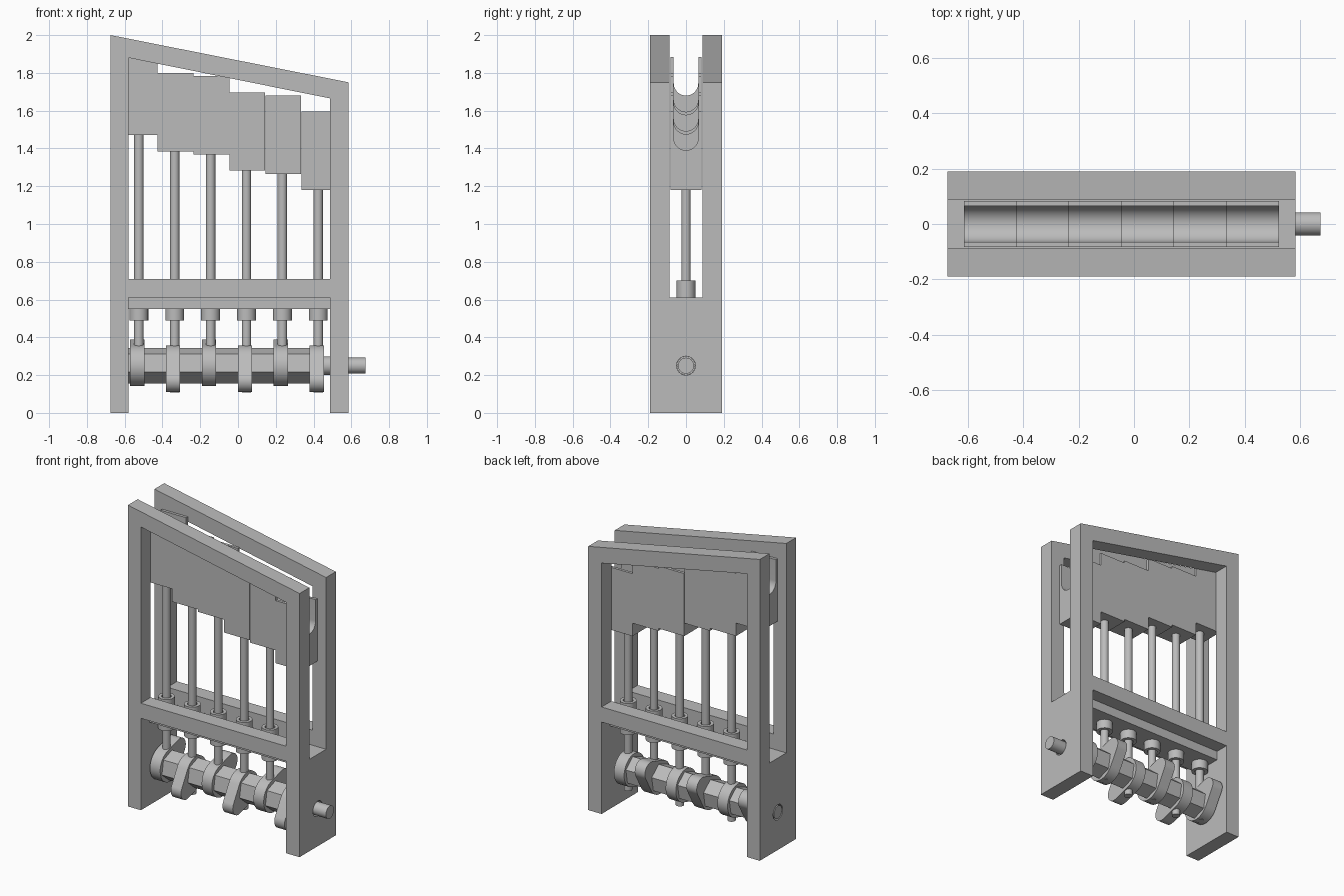
import bpy, bmesh, math
from mathutils import Vector

default = bpy.data.objects.get("Cube")
if default:
    bpy.data.objects.remove(default, do_unlink=True)

GREY = bpy.data.materials.new("plain_grey")
GREY.use_nodes = True
GREY.diffuse_color = (0.5, 0.5, 0.5, 1)
GREY.node_tree.nodes["Principled BSDF"].inputs["Base Color"].default_value = (0.5, 0.5, 0.5, 1)


def finish(name, bm, smooth):
    bmesh.ops.recalc_face_normals(bm, faces=bm.faces[:])
    mesh = bpy.data.meshes.new(name)
    bm.to_mesh(mesh)
    bm.free()
    mesh.materials.append(GREY)
    obj = bpy.data.objects.new(name, mesh)
    bpy.context.collection.objects.link(obj)
    if smooth:
        bpy.ops.object.select_all(action='DESELECT')
        obj.select_set(True)
        bpy.context.view_layer.objects.active = obj
        bpy.ops.object.shade_smooth_by_angle(angle=math.radians(25))
    return obj


def prism(name, outline, axis, lo, hi, smooth=False):
    """Extrude a 2D outline along x (outline in y,z), y (x,z) or z (x,y)."""
    place = {'x': lambda a, b, t: (t, a, b),
             'y': lambda a, b, t: (a, t, b),
             'z': lambda a, b, t: (a, b, t)}[axis]
    bm = bmesh.new()
    face = bm.faces.new([bm.verts.new(place(a, b, lo)) for a, b in outline])
    new = bmesh.ops.extrude_face_region(bm, geom=[face])["geom"]
    verts = [g for g in new if isinstance(g, bmesh.types.BMVert)]
    bmesh.ops.translate(bm, verts=verts, vec=Vector(place(0, 0, hi - lo)))
    return finish(name, bm, smooth)


def rect(a0, a1, b0, b1):
    return [(a0, b0), (a1, b0), (a1, b1), (a0, b1)]


def arc(ca, cb, r, start, end, n):
    angles = [math.radians(start + (end - start) * i / n) for i in range(n + 1)]
    return [(ca + r * math.cos(t), cb + r * math.sin(t)) for t in angles]


def circle(ca, cb, r, n=48):
    return arc(ca, cb, r, 0, 360, n)[:-1]


def tube(name, x, r_in, r_out, z0, z1, n=40):
    bm = bmesh.new()
    ring = [bm.verts.new((x + r, 0, z)) for r, z in rect(r_in, r_out, z0, z1)]
    edges = [bm.edges.new((ring[i], ring[(i + 1) % 4])) for i in range(4)]
    bmesh.ops.spin(bm, geom=ring + edges, cent=(x, 0, 0), axis=(0, 0, 1),
                   angle=math.tau, steps=n)
    bmesh.ops.remove_doubles(bm, verts=bm.verts[:], dist=1e-5)
    return finish(name, bm, True)


def cut(target, cutters):
    for c in cutters:
        c.hide_render = True
        mod = target.modifiers.new("cut", 'BOOLEAN')
        mod.operation, mod.solver, mod.object = 'DIFFERENCE', 'EXACT', c
    bpy.context.view_layer.update()
    graph = bpy.context.evaluated_depsgraph_get()
    mesh = bpy.data.meshes.new_from_object(target.evaluated_get(graph))
    target.modifiers.clear()
    target.data = mesh
    for c in cutters:
        bpy.data.objects.remove(c, do_unlink=True)


LEFT, RIGHT = -0.675, 0.585        # outer faces of the frame
IN_L, IN_R = -0.58, 0.487          # inner faces of the posts
AXLE_Z = 0.25

# Frame: sloped body with slot, windows and axle hole cut out
frame = prism("frame", [(LEFT, 0), (RIGHT, 0), (RIGHT, 1.75), (LEFT, 2)], 'y', -0.19, 0.19)
cut(frame, [
    prism("slot_cutter", rect(-0.088, 0.088, 0.61, 2.2), 'x', -1, 1),
    prism("window_cutter", [(IN_L, 0.71), (IN_R, 0.71), (IN_R, 1.665), (IN_L, 1.88)],
          'y', -0.5, 0.5),
    prism("opening_cutter", rect(IN_L, IN_R, -0.2, 0.61), 'y', -0.5, 0.5),
    prism("axle_cutter", circle(0, AXLE_Z, 0.05), 'x', -1, 1),
])

# Guide plate under the crossbars
prism("guide_plate", rect(IN_L, IN_R, -0.1, 0.1), 'z', 0.55, 0.61)

# Camshaft: round axle, hexagonal core and end collar
prism("axle", circle(0, AXLE_Z, 0.042), 'x', LEFT, 0.675, True)
hexagon = [(-a, b) for a, b in arc(0, AXLE_Z, 0.095, -20, 280, 5)]
prism("shaft_core", hexagon, 'x', IN_L, 0.44)
prism("shaft_collar", circle(0, AXLE_Z, 0.049), 'x', 0.43, IN_R, True)


# Egg-shaped cam outline: base circle and lobe tip joined by tangents
def cam_outline(turn):
    base, tip, reach, aim = 0.108, 0.06, 0.128, 38 + turn
    spread = math.degrees(math.acos((base - tip) / reach))
    a = math.radians(aim)
    lobe = arc(reach * math.cos(a), AXLE_Z + reach * math.sin(a), tip,
               aim - spread, aim + spread, 20)
    return lobe + arc(0, AXLE_Z, base, aim + spread, aim + 360 - spread, 32)


# Six stations: cam, rod, bushing and grooved block
PITCH = 0.19
for i in range(6):
    raised = i % 2 == 0
    x = -0.525 + PITCH * i
    lift = 0.035 if raised else 0
    base_z = 1.435 - 0.051 * i + lift
    top_z = base_z + 0.415

    prism(f"cam_{i + 1}", cam_outline(0 if raised else 180), 'x',
          x - 0.046, x + 0.029, True)
    prism(f"rod_{i + 1}", circle(x, 0, 0.025, 32), 'z', 0.107 + lift, base_z + 0.02, True)
    tube(f"bushing_{i + 1}", x, 0.03, 0.05, 0.49, 0.70)

    groove = arc(0, top_z - 0.14, 0.065, 0, -180, 24)
    outline = ([(-0.083, top_z), (-0.083, base_z), (0.083, base_z), (0.083, top_z),
                (0.065, top_z)] + groove + [(-0.065, top_z)])
    left = -0.615 + PITCH * i
    prism(f"grooved_block_{i + 1}", outline, 'x', left, left + PITCH - 0.001, True)
